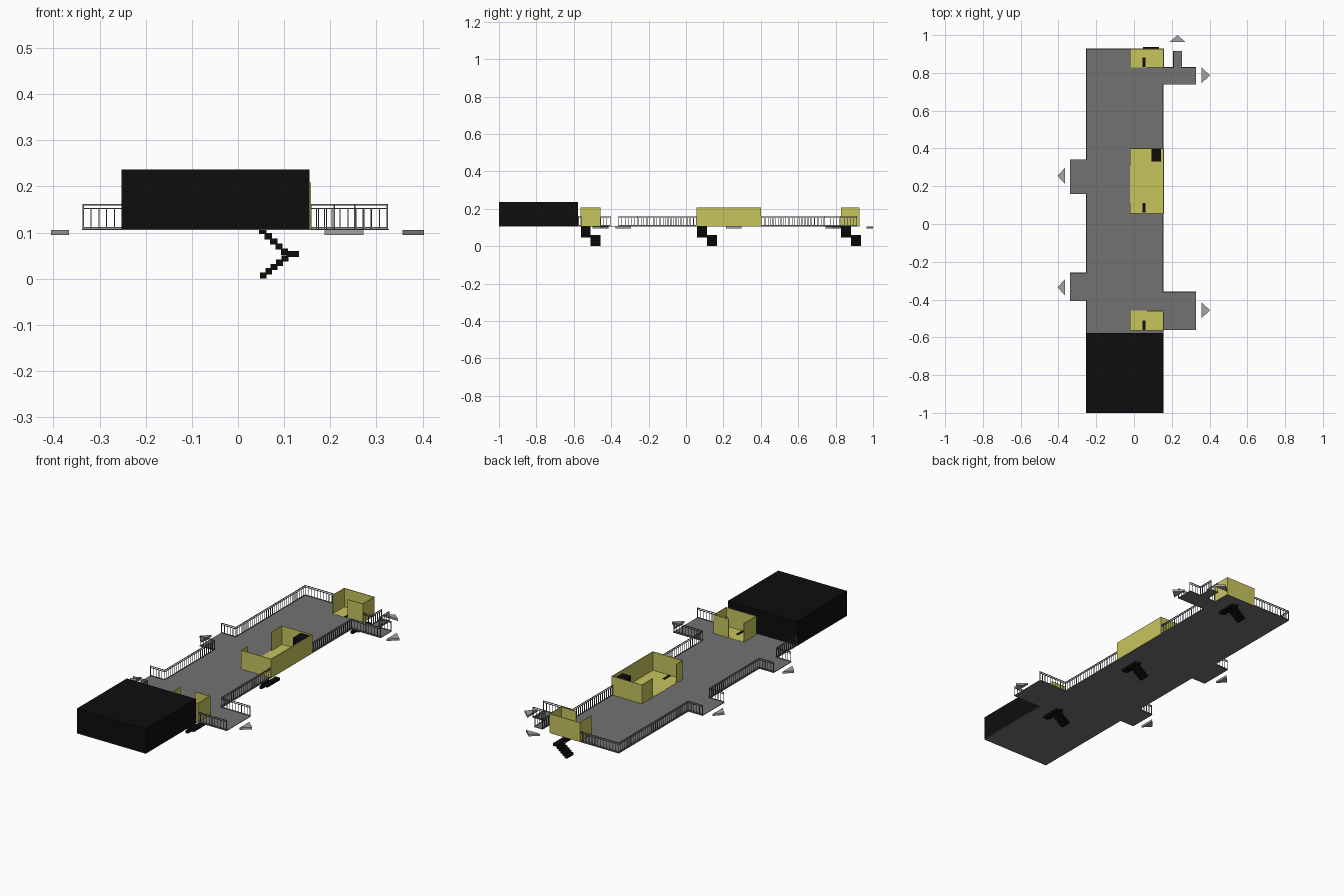
import bpy, bmesh
from mathutils import Vector, Matrix

if "Cube" in bpy.data.objects:
    bpy.data.objects.remove(bpy.data.objects["Cube"])

DECK = 0.108   # walking level


def material(name, rgb):
    m = bpy.data.materials.new(name)
    m.diffuse_color = (*rgb, 1)
    m.use_nodes = True
    m.node_tree.nodes["Principled BSDF"].inputs["Base Color"].default_value = m.diffuse_color
    return m


BLACK = material("black", (0.004, 0.004, 0.004))
YELLOW = material("yellow", (0.58, 0.56, 0.11))
GREY = material("deck_grey", (0.17, 0.17, 0.17))
LIGHT = material("light_grey", (0.36, 0.36, 0.36))


def add_box(bm, x0, x1, y0, y1, z0, z1):
    m = (Matrix.Translation(((x0 + x1) / 2, (y0 + y1) / 2, (z0 + z1) / 2))
         @ Matrix.Diagonal((x1 - x0, y1 - y0, z1 - z0, 1)))
    bmesh.ops.create_cube(bm, size=1, matrix=m)


def finish(name, bm, mat):
    bmesh.ops.recalc_face_normals(bm, faces=bm.faces)
    me = bpy.data.meshes.new(name)
    bm.to_mesh(me)
    bm.free()
    me.materials.append(mat)
    ob = bpy.data.objects.new(name, me)
    bpy.context.collection.objects.link(ob)
    return ob


def boxes(name, mat, items):
    bm = bmesh.new()
    for b in items:
        add_box(bm, *b)
    return finish(name, bm, mat)


def prism(name, mat, outline, z0, z1):
    bm = bmesh.new()
    f = bm.faces.new([bm.verts.new((x, y, z0)) for x, y in outline])
    ext = bmesh.ops.extrude_face_region(bm, geom=[f])
    bmesh.ops.translate(bm, vec=(0, 0, z1 - z0),
                        verts=[v for v in ext["geom"] if isinstance(v, bmesh.types.BMVert)])
    return finish(name, bm, mat)


# Deck slab with its exit platforms
L, R, LO, RO = -0.253, 0.155, -0.338, 0.327
prism("deck", GREY, [
    (L, -1), (R, -1), (R, -0.562), (RO, -0.562), (RO, -0.358), (R, -0.358),
    (R, 0.738), (RO, 0.738), (RO, 0.83), (0.255, 0.83), (0.255, 0.915),
    (0.207, 0.915), (0.207, 0.83), (R, 0.83), (R, 0.928), (L, 0.928),
    (L, 0.342), (LO, 0.342), (LO, 0.158), (L, 0.158),
    (L, -0.258), (LO, -0.258), (LO, -0.408), (L, -0.408)], 0.105, DECK)

# Large closed block at the front end
boxes("front_block", BLACK, [(L, R, -1, -0.577, 0.106, 0.237)])

# Open-topped rooms: floor plus thin walls, each with one doorway
T, TOP, X0, X1 = 0.004, 0.208, -0.022, 0.158


def room(name, y0, y1, walls):
    items = [(X0, X1, y0, y1, DECK - 0.001, DECK + 0.001)]
    for side, a, b in walls:
        if side in "LR":
            x = X0 if side == "L" else X1 - T
            items.append((x, x + T, a, b, DECK, TOP))
        else:
            y = y0 if side == "F" else y1 - T
            items.append((a, b, y, y + T, DECK, TOP))
    boxes(name, YELLOW, items)


room("front_room", -0.565, -0.458,
     [("L", -0.565, -0.458), ("R", -0.565, -0.458), ("F", X0, X1), ("B", 0.068, X1)])
room("middle_room", 0.055, 0.402,
     [("L", 0.055, 0.112), ("L", 0.31, 0.402), ("R", 0.055, 0.402), ("F", X0, X1), ("B", X0, X1)])
room("back_room", 0.828, 0.928,
     [("L", 0.828, 0.928), ("R", 0.828, 0.928), ("B", X0, X1), ("F", 0.068, X1)])
boxes("middle_room_cabinet", BLACK, [(0.093, 0.143, 0.33, 0.398, DECK, 0.2)])


# Two-flight stairs hanging below each room
def stairs(name, y):
    w, n, dz = 0.052, 5, 0.0112
    items = []
    for i in range(n):
        x, z = 0.046 + 0.0118 * i, 0.110 - dz * i
        items.append((x, x + 0.0155, y, y + w, z - 0.0135, z))
    items.append((0.105, 0.132, y, y + 2 * w + 0.002, 0.047, 0.060))
    for i in range(n):
        x, z = 0.0945 - 0.0118 * i, 0.0505 - 0.0093 * i
        items.append((x, x + 0.0145, y + w, y + 2 * w + 0.002, z - 0.0133, z))
    boxes(name, BLACK, items)


for nm, y in (("front_stairs", -0.562), ("middle_stairs", 0.06), ("back_stairs", 0.83)):
    stairs(nm, y)


# Railings: three rails and evenly spaced balusters along each run
def railing(name, pts):
    bm = bmesh.new()
    for p, q in zip(pts, pts[1:]):
        a, b = Vector(p), Vector(q)
        h = 0.0016
        lo = (min(a.x, b.x) - h, min(a.y, b.y) - h)
        hi = (max(a.x, b.x) + h, max(a.y, b.y) + h)
        for z0, z1 in ((0.1585, 0.1615), (0.151, 0.1535), (0.109, 0.112)):
            add_box(bm, lo[0], hi[0], lo[1], hi[1], z0, z1)
        n = max(2, round((b - a).length / 0.017))
        for i in range(n + 1):
            c = a.lerp(b, i / n)
            top = 0.16 if i in (0, n) else 0.153
            r = 0.0016 if i in (0, n) else 0.0011
            add_box(bm, c.x - r, c.x + r, c.y - r, c.y + r, DECK - 0.001, top)
    finish(name, bm, GREY)


l, r, lo, ro = L + 0.002, R - 0.002, LO + 0.003, RO - 0.003
runs = {
    "left_front": [(l, -0.575), (l, -0.406), (lo, -0.406)],
    "left_middle": [(lo, -0.26), (l, -0.26), (l, 0.16), (lo, 0.16)],
    "left_back": [(lo, 0.34), (l, 0.34), (l, 0.926), (X0, 0.926)],
    "right_front": [(r, -0.56), (ro, -0.56)],
    "right_middle_front": [(ro, -0.36), (r, -0.36), (r, 0.055)],
    "right_middle_back": [(r, 0.402), (r, 0.74), (ro, 0.74)],
    "right_back_corner": [(ro, 0.828), (0.253, 0.828), (0.253, 0.913)],
    "right_back_inner": [(0.209, 0.913), (0.209, 0.828), (0.158, 0.828)],
}
for nm, pts in runs.items():
    railing(nm + "_railing", pts)


# Exit arrows: flat triangular prisms beyond each platform
def arrow(name, base, direction, length):
    b, d = Vector(base), Vector(direction)
    s = Vector((-d.y, d.x)) * 0.042
    prism(name, LIGHT, [tuple(b + s), tuple(b - s), tuple(b + d * length)], 0.095, 0.106)


for i, y in enumerate((0.255, -0.335)):
    arrow(f"left_arrow_{i + 1}", (-0.366, y), (-1, 0), 0.039)
for i, y in enumerate((0.787, -0.457)):
    arrow(f"right_arrow_{i + 1}", (0.357, y), (1, 0), 0.046)
arrow("back_arrow", (0.23, 0.964), (0, 1), 0.036)
